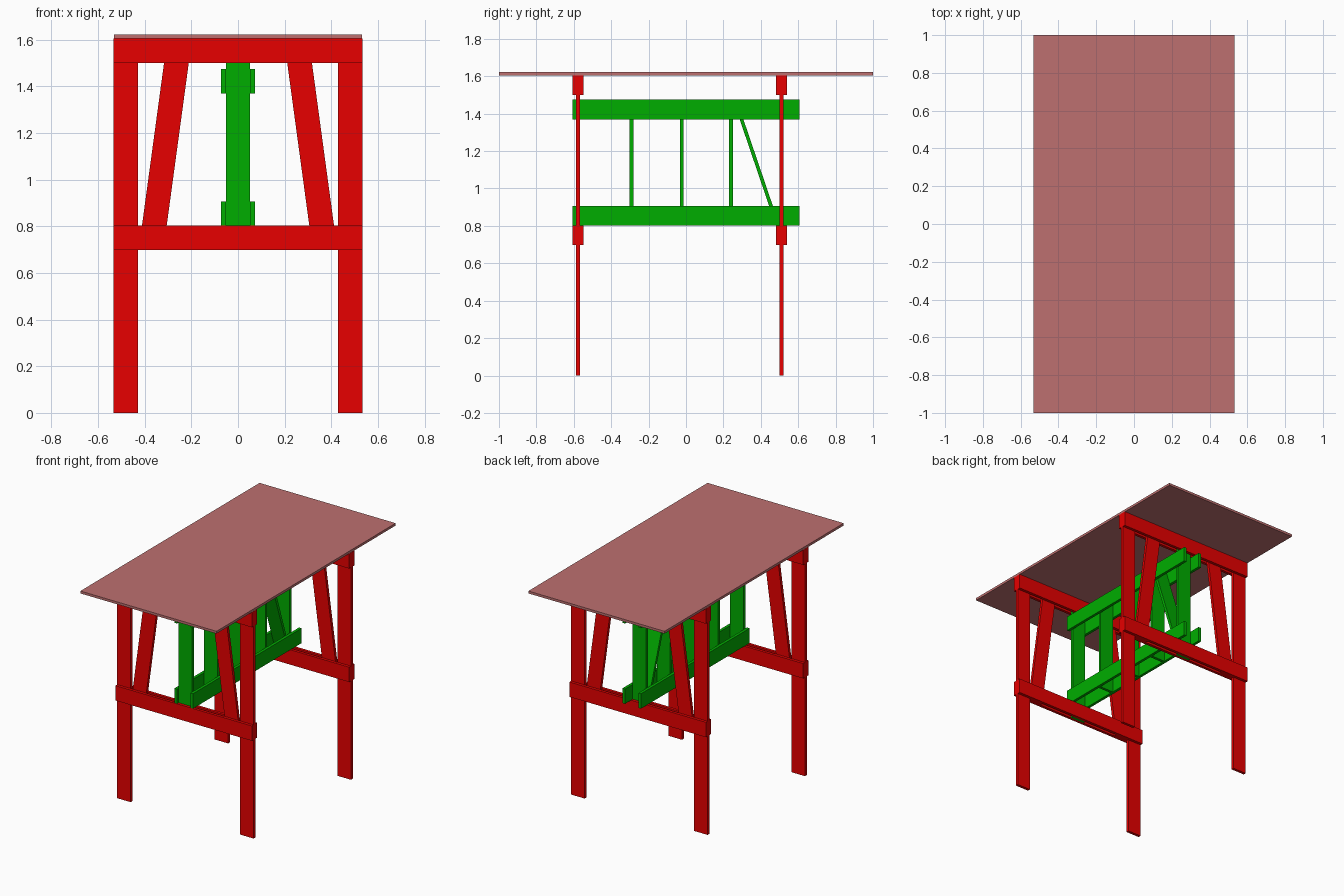
import bpy, bmesh

if "Cube" in bpy.data.objects:
    bpy.data.objects.remove(bpy.data.objects["Cube"])

def mat(name, rgb):
    m = bpy.data.materials.new(name)
    m.diffuse_color = (*rgb, 1)
    m.use_nodes = True
    m.node_tree.nodes["Principled BSDF"].inputs["Base Color"].default_value = m.diffuse_color
    return m

RED = mat("red_wood", (0.8, 0.0, 0.0))
GREEN = mat("green_wood", (0.0, 0.42, 0.0))
TOP = mat("top_wood", (0.51, 0.16, 0.16))
T, W = 0.02, 0.105        # board thickness and width

def plank(name, material, x0, x1, y0, y1, z0, z1, shift=(0, 0)):
    """Box whose top end is moved sideways by shift."""
    bm = bmesh.new()
    bmesh.ops.create_cube(bm, size=1)
    for v in bm.verts:
        up = v.co.z > 0
        v.co = ((x1 if v.co.x > 0 else x0) + up * shift[0],
                (y1 if v.co.y > 0 else y0) + up * shift[1],
                z1 if up else z0)
    me = bpy.data.meshes.new(name)
    bm.to_mesh(me)
    bm.free()
    me.materials.append(material)
    ob = bpy.data.objects.new(name, me)
    bpy.context.collection.objects.link(ob)

# table top
plank("table_top", TOP, -0.532, 0.532, -1, 1, 1.605, 1.622)

for end, y in (("front", -0.577), ("back", 0.51)):
    a, b = y - T / 2, y + T / 2
    # legs and slanted braces
    for side, s in (("left", -1), ("right", 1)):
        x0, x1 = sorted((s * (0.533 - W), s * 0.533))
        plank(f"{end}_{side}_leg", RED, x0, x1, a, b, 0, 1.605)
        x0, x1 = sorted((s * 0.32, s * 0.426))
        plank(f"{end}_{side}_brace", RED, x0, x1, a, b, 0.698, 1.605, (-s * 0.123, 0))
    # paired rails clamping the legs
    for level, z in (("lower", 0.698), ("upper", 1.5)):
        for face, c in (("outer", a - T), ("inner", b)):
            plank(f"{end}_{level}_{face}_rail", RED, -0.533, 0.533, c, c + T, z, z + W)
    # centre post of the frame
    plank(f"{end}_centre_post", GREEN, -W / 2, W / 2, a, b, 0.698, 1.605)

# long paired stretchers
for level, z in (("lower", 0.802), ("upper", 1.37)):
    for side, x in (("left", -W / 2 - T), ("right", W / 2)):
        plank(f"{level}_{side}_stretcher", GREEN, x, x + T, -0.606, 0.606, z, z + W)

# uprights between the stretchers
for i, y in enumerate((-0.292, -0.023, 0.241)):
    plank(f"upright_{i + 1}", GREEN, -W / 2, W / 2, y - T / 2, y + T / 2, 0.802, 1.475)

# diagonal strut
plank("diagonal_strut", GREEN, -W / 2, W / 2, 0.48, 0.5, 0.802, 1.475, (0, -0.229))
